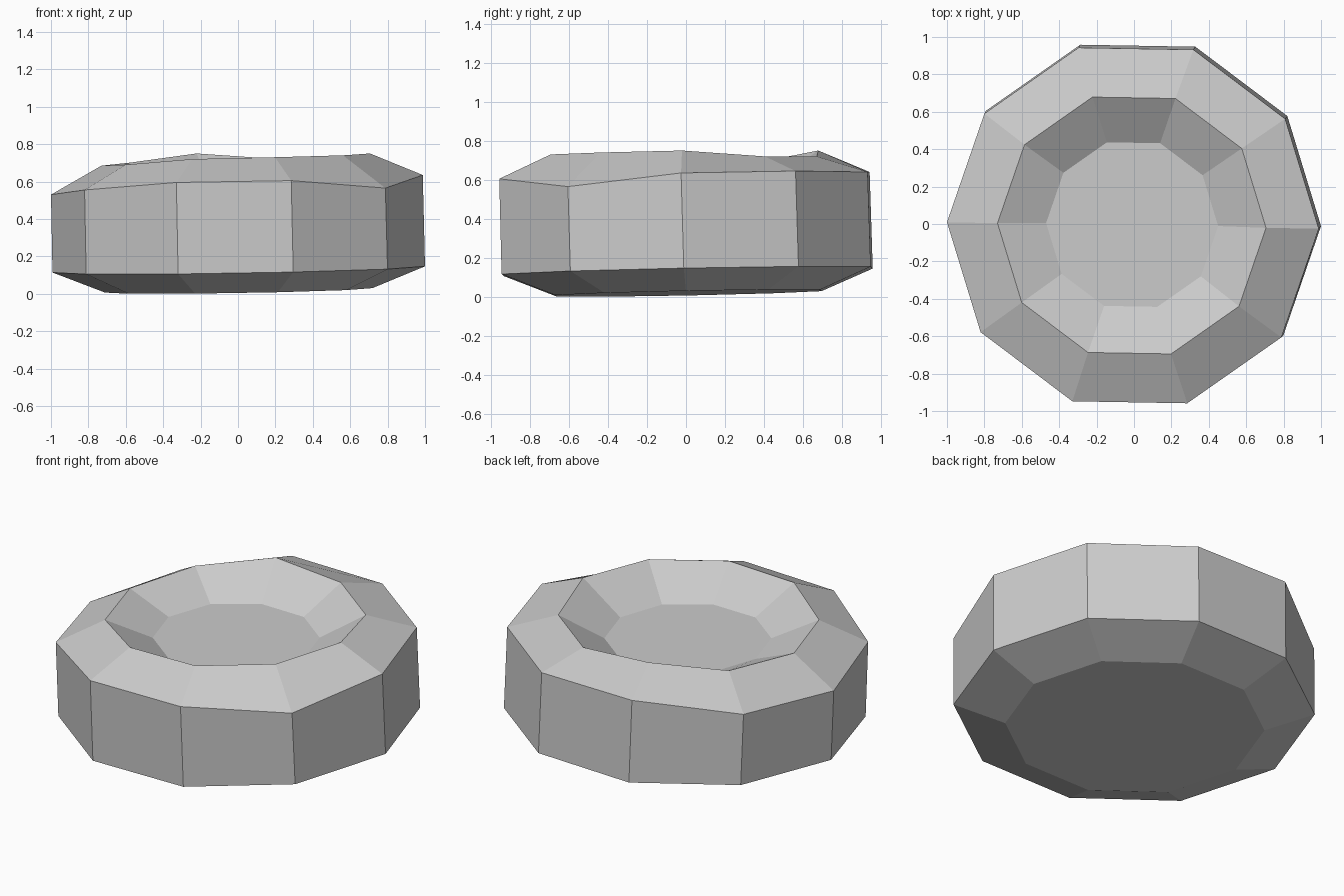
import bpy, bmesh
from math import cos, sin, radians

cube = bpy.data.objects.get("Cube")
if cube:
    bpy.data.objects.remove(cube, do_unlink=True)

SIDES = 10

# One flat stone colour
stone = bpy.data.materials.new("light_grey_stone")
stone.use_nodes = True
colour = (0.6, 0.6, 0.6, 1)
stone.diffuse_color = colour
stone.node_tree.nodes["Principled BSDF"].inputs["Base Color"].default_value = colour


def ring(bm, radius, centre, heights):
    """Ten-sided loop, counter-clockwise from +x; heights is a list or a function of x, y."""
    verts = []
    for i in range(SIDES):
        a = radians(360 * i / SIDES - 1)
        x, y = centre[0] + radius * cos(a), centre[1] + radius * sin(a)
        z = heights(x, y) if callable(heights) else heights[i]
        verts.append(bm.verts.new((x, y, z)))
    return verts


def tilted(height):
    """Gently leaning plane shared by the lower loops."""
    return lambda x, y: height + 0.017 * x + 0.02 * y


# Uneven heights of the worn edges
shoulder_z = [0.635, 0.645, 0.64, 0.64, 0.555, 0.53, 0.555, 0.595, 0.605, 0.565]
rim_z = [0.75, 0.72, 0.72, 0.75, 0.70, 0.685, 0.69, 0.72, 0.73, 0.74]

# Loops from the underside up over the rim and down into the hollow
bm = bmesh.new()
loops = [
    ring(bm, 0.715, (0.004, 0.012), tilted(0.018)),
    ring(bm, 0.996, (0.004, 0.006), tilted(0.13)),
    ring(bm, 0.994, (-0.006, -0.008), shoulder_z),
    ring(bm, 0.718, (-0.012, -0.008), rim_z),
    ring(bm, 0.46, (-0.01, -0.003), lambda x, y: 0.58),
]
for low, high in zip(loops, loops[1:]):
    for i in range(SIDES):
        j = (i + 1) % SIDES
        bm.faces.new((low[i], low[j], high[j], high[i]))

# Underside and hollow floor
bm.faces.new(reversed(loops[0]))
bm.faces.new(loops[-1])
bmesh.ops.recalc_face_normals(bm, faces=bm.faces)

mesh = bpy.data.meshes.new("dished_stone")
bm.to_mesh(mesh)
bm.free()
mesh.materials.append(stone)
dished_stone = bpy.data.objects.new("dished_stone", mesh)
bpy.context.collection.objects.link(dished_stone)
